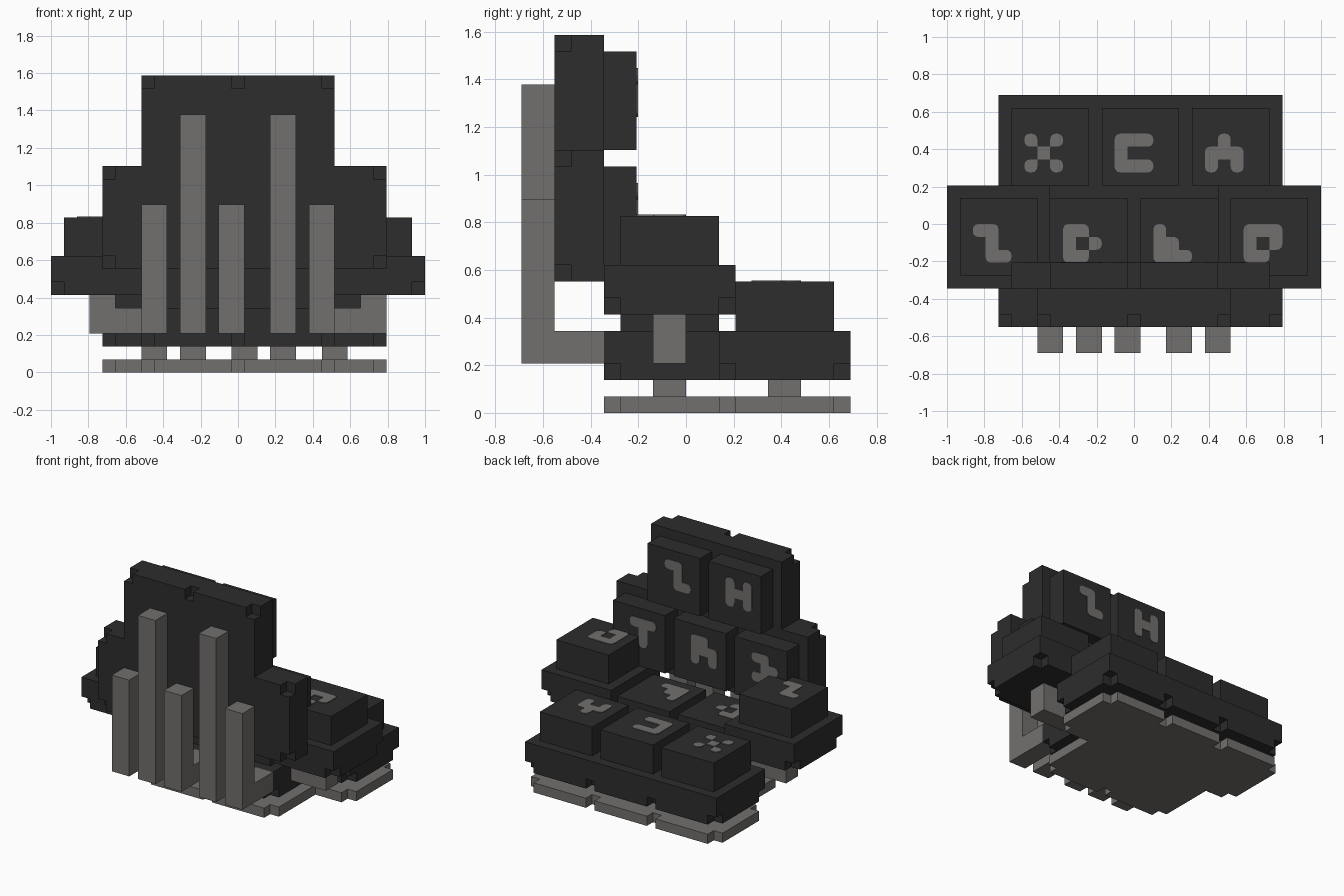
import bpy, bmesh, math
from itertools import product
from mathutils import Vector

if "Cube" in bpy.data.objects:
    bpy.data.objects.remove(bpy.data.objects["Cube"])

U = 2 / 29                              # one grid step
ORIGIN = Vector((14.5, 10, 0))


def material(name, color):
    mat = bpy.data.materials.new(name)
    mat.use_nodes = True
    mat.diffuse_color = (*color, 1)
    bsdf = mat.node_tree.nodes["Principled BSDF"]
    bsdf.inputs["Base Color"].default_value = (*color, 1)
    bsdf.inputs["Roughness"].default_value = 0.8
    return mat


BLACK = material("charcoal", (0.026, 0.026, 0.026))
GREY = material("warm grey", (0.168, 0.163, 0.156))


def finish(name, bm, mat):
    bmesh.ops.recalc_face_normals(bm, faces=bm.faces)
    mesh = bpy.data.meshes.new(name)
    bm.to_mesh(mesh)
    bm.free()
    mesh.materials.append(mat)
    obj = bpy.data.objects.new(name, mesh)
    bpy.context.collection.objects.link(obj)
    return obj


def place(p):
    return (Vector(p) - ORIGIN) * U


def box(name, x, y, z, mat):
    """Box from (low, high) grid ranges."""
    bm = bmesh.new()
    bmesh.ops.create_cube(bm, size=1)
    for v in bm.verts:
        v.co = place([r[0] if c < 0 else r[1] for c, r in zip(v.co, (x, y, z))])
    return finish(name, bm, mat)


def cells_solid(name, cells, mat):
    """Solid made from unit cells, keeping the outer skin only."""
    bm = bmesh.new()
    for cell in cells:
        for axis, side in product(range(3), (0, 1)):
            near = list(cell)
            near[axis] += 2 * side - 1
            if tuple(near) in cells:
                continue
            corners = []
            for a, b in ((0, 0), (1, 0), (1, 1), (0, 1)):
                p = list(cell)
                p[axis] += side
                p[(axis + 1) % 3] += a
                p[(axis + 2) % 3] += b
                corners.append(bm.verts.new(place(p)))
            bm.faces.new(corners if side else corners[::-1])
    bmesh.ops.remove_doubles(bm, verts=bm.verts, dist=U / 100)
    bmesh.ops.dissolve_limit(bm, angle_limit=math.radians(1),
                             verts=bm.verts, edges=bm.edges)
    return finish(name, bm, mat)


# Stepped outline shared by base, seat and back: narrow row then wide row
FULL = set(product(range(7, 22), range(7))) | set(product(range(4, 26), range(7, 15)))
NOTCHES = {(x, 0) for x in (7, 14, 21)} | {(x, 14) for x in (4, 11, 18, 25)}
NOTCHES |= {(4, 7), (25, 7)}
NOTCHED = FULL - NOTCHES


def layered(full, notched):
    """Three layers, the outermost one notched."""
    return {(a, b, k) for k in range(3) for a, b in (full if k else notched)}


cells_solid("base_plate", {(a, b + 5, 0) for a, b in NOTCHED}, GREY)
slab = layered(FULL, NOTCHED)
cells_solid("seat_plate", {(a, b + 5, k + 2) for a, b, k in slab}, BLACK)
cells_solid("back_plate", {(a, k + 2, 22 - b) for a, b, k in slab}, BLACK)

# Armrest plates
square = set(product(range(8), range(8)))
arm = layered(square, square - set(product((0, 7), (0, 7))))
for side, x0 in (("right", 0), ("left", 21)):
    cells_solid(side + "_arm_plate", {(a + x0, b + 5, k + 6) for a, b, k in arm}, BLACK)

# Armrest brackets
for side, post, bar in (("right", (3, 5), (5, 7)), ("left", (24, 26), (22, 24))):
    box(side + "_arm_post", post, (8, 10), (3, 6), GREY)
    box(side + "_arm_bar", bar, (8, 10), (3, 5), GREY)

# Switch stems between base and seat
for x, y in ((8, 16), (15, 16), (22, 16), (11, 9), (18, 9)):
    box("seat_stem", (x - 1, x + 1), (y - 1, y + 1), (1, 2), GREY)

# Posts carrying the backrest
for x, top in ((7, 13), (10, 20), (13, 13), (17, 20), (20, 13)):
    box("back_post", (x, x + 2), (0, 2), (3, top), GREY)
    box("back_post_foot", (x, x + 2), (2, 5), (3, 5), GREY)


def mark(pattern, to_grid, normal):
    """Thin inlay of rounded squares following a three by three pattern."""
    rows = pattern.split("/")
    filled = {(c, 2 - r) for r in range(3) for c in range(3) if rows[r][c] == "X"}
    bm = bmesh.new()
    radius = 0.42
    for c, r in filled:
        pts = []
        for n, (sx, sy) in enumerate(((1, 1), (-1, 1), (-1, -1), (1, -1))):
            around = {(c + sx, r), (c, r + sy), (c + sx, r + sy)}
            mid = Vector((c + 0.5, r + 0.5))
            if around & filled:
                pts.append(mid + Vector((sx, sy)) / 2)
                continue
            center = mid + Vector((sx, sy)) * (0.5 - radius)
            for k in range(4):
                t = math.radians(90 * n + 30 * k)
                pts.append(center + radius * Vector((math.cos(t), math.sin(t))))
        bm.faces.new([bm.verts.new(place(to_grid(p))) for p in pts])
    bmesh.ops.remove_doubles(bm, verts=bm.verts, dist=U / 100)
    lid = bmesh.ops.extrude_face_region(bm, geom=bm.faces[:])["geom"]
    bmesh.ops.translate(bm, vec=Vector(normal) * 0.005,
                        verts=[g for g in lid if isinstance(g, bmesh.types.BMVert)])
    finish("key_mark", bm, GREY)


def flat_key(name, x, y, z, pattern):
    box(name, (x, x + 6), (y, y + 6), (z, z + 3), BLACK)
    mark(pattern, lambda p: (x + 1 + p.x, y + 1 + p.y, z + 3), (0, 0, 1))


def upright_key(name, x, z, pattern):
    box(name, (x, x + 6), (5, 7), (z, z + 6), BLACK)
    mark(pattern, lambda p: (x + 4 - p.x, 7, z + 2 + p.y), (0, 1, 0))


# Seat keys
for x, pattern in ((5, "X.X/.X./X.X"), (12, "XXX/X../XXX"), (19, ".X./XXX/X.X")):
    flat_key("seat_front_key", x, 13, 5, pattern)
for x, pattern in ((8, "XX./X.X/XX."), (15, "X../XX./XXX")):
    flat_key("seat_rear_key", x, 6, 5, pattern)

# Armrest keys
flat_key("right_arm_key", 1, 6, 9, "XX./.X./.XX")
flat_key("left_arm_key", 22, 6, 9, "XXX/X.X/XX.")

# Backrest keys
for x, pattern in ((5, "XX./.XX/XX."), (12, "XX./XXX/X.X"), (19, "XXX/.X./.X.")):
    upright_key("back_lower_key", x, 9, pattern)
for x, pattern in ((8, "X.X/XXX/X.X"), (15, "XX./.X./.XX")):
    upright_key("back_upper_key", x, 16, pattern)
